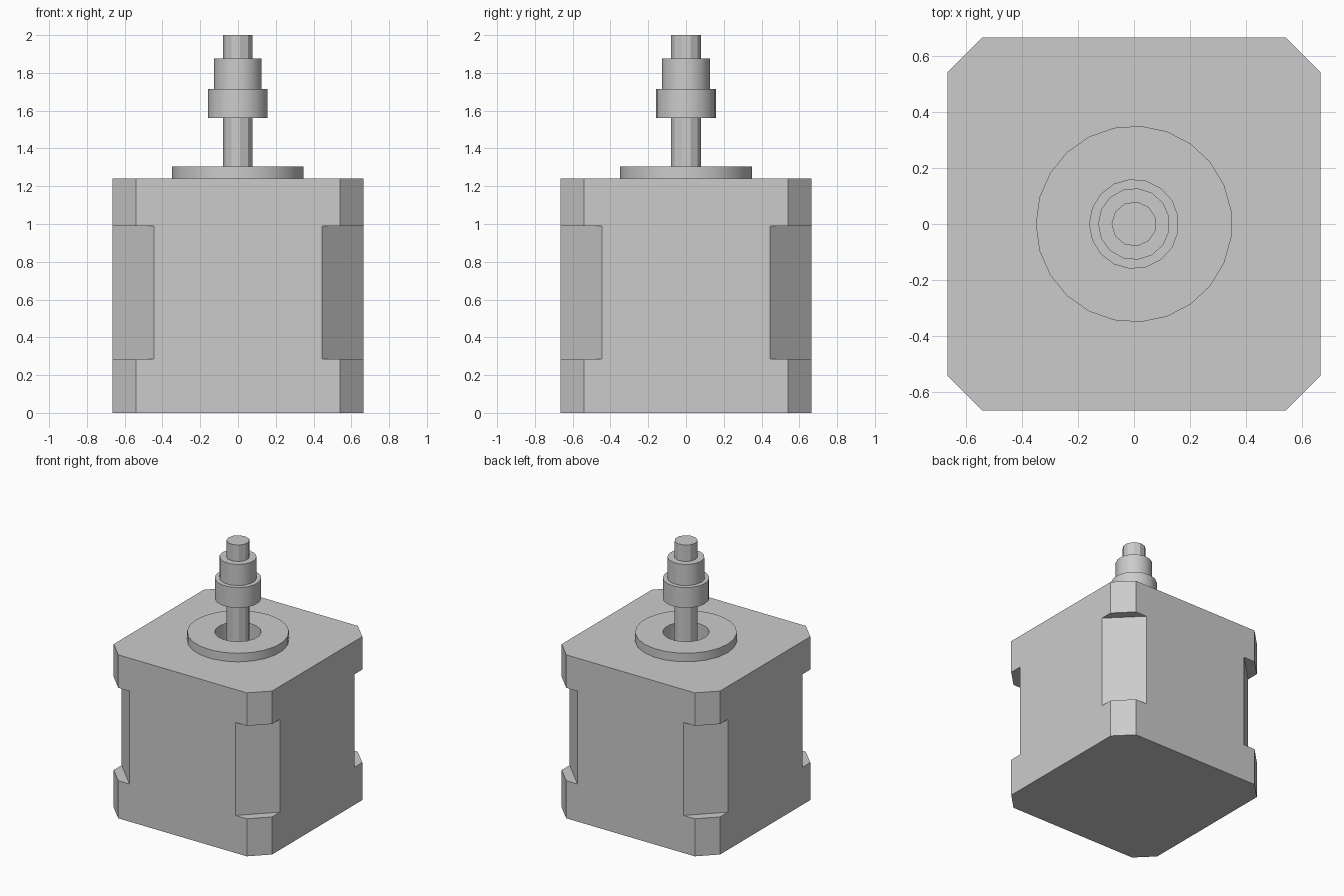
import bpy, bmesh
from math import pi, cos, sin, radians, sqrt

cube = bpy.data.objects.get("Cube")
if cube:
    bpy.data.objects.remove(cube, do_unlink=True)

GREY = (0.6, 0.6, 0.6, 1.0)
metal = bpy.data.materials.new("light grey metal")
metal.use_nodes = True
metal.diffuse_color = GREY
metal.node_tree.nodes["Principled BSDF"].inputs["Base Color"].default_value = GREY


def prism(name, points, z0, z1):
    """Extrude a flat outline from z0 to z1."""
    bm = bmesh.new()
    base = bm.faces.new([bm.verts.new((x, y, z0)) for x, y in points])
    side = bmesh.ops.extrude_face_region(bm, geom=[base], use_keep_orig=True)
    for v in side["geom"]:
        if isinstance(v, bmesh.types.BMVert):
            v.co.z = z1
    bmesh.ops.recalc_face_normals(bm, faces=bm.faces)
    mesh = bpy.data.meshes.new(name)
    bm.to_mesh(mesh)
    bm.free()
    obj = bpy.data.objects.new(name, mesh)
    bpy.context.collection.objects.link(obj)
    mesh.materials.append(metal)
    return obj


def circle(radius, sides):
    """Regular outline with one corner on -x."""
    return [(radius * cos(pi + 2 * pi * i / sides),
             radius * sin(pi + 2 * pi * i / sides)) for i in range(sides)]


def activate(obj):
    bpy.ops.object.select_all(action='DESELECT')
    obj.select_set(True)
    bpy.context.view_layer.objects.active = obj


def cut(obj, cutter):
    activate(obj)
    mod = obj.modifiers.new("cut", 'BOOLEAN')
    mod.operation = 'DIFFERENCE'
    mod.solver = 'EXACT'
    mod.object = cutter
    bpy.ops.object.modifier_apply(modifier=mod.name)


# Motor housing: square block with chamfered corners
half, flat = 0.665, 0.54
outline = []
for sx, sy in ((1, 1), (-1, 1), (-1, -1), (1, -1)):
    corner = [(sx * half, sy * flat), (sx * flat, sy * half)]
    outline += corner if sx * sy > 0 else corner[::-1]
housing = prism("housing", outline, 0, 1.24)

# Deeper notch in the middle of each corner
near, far, wide = (half + 0.445) / sqrt(2), 1.2, 0.4
for k in range(4):
    a = pi / 4 + k * pi / 2
    box = [(r * cos(a) - t * sin(a), r * sin(a) + t * cos(a))
           for r, t in ((near, -wide), (far, -wide), (far, wide), (near, wide))]
    cutter = prism("notch_cutter", box, 0.285, 0.99)
    cut(housing, cutter)
    bpy.data.objects.remove(cutter, do_unlink=True)

# Raised pilot ring, with a bore running down into the housing
ring = prism("pilot_ring", circle(0.35, 23), 1.24, 1.305)
bore = prism("bore_cutter", circle(0.16, 17), 1.04, 1.5)
for part in (housing, ring):
    cut(part, bore)
bpy.data.objects.remove(bore, do_unlink=True)

# Shaft and stepped pulley
shaft = prism("shaft", circle(0.08, 11), 1.04, 2.0)
lower = prism("lower_collar", circle(0.16, 17), 1.56, 1.715)
upper = prism("upper_collar", circle(0.128, 15), 1.715, 1.875)

# Smooth the round parts, keeping sharp edges
for part in (ring, lower, upper, shaft, housing):
    activate(part)
    bpy.ops.object.shade_smooth_by_angle(angle=radians(30))
